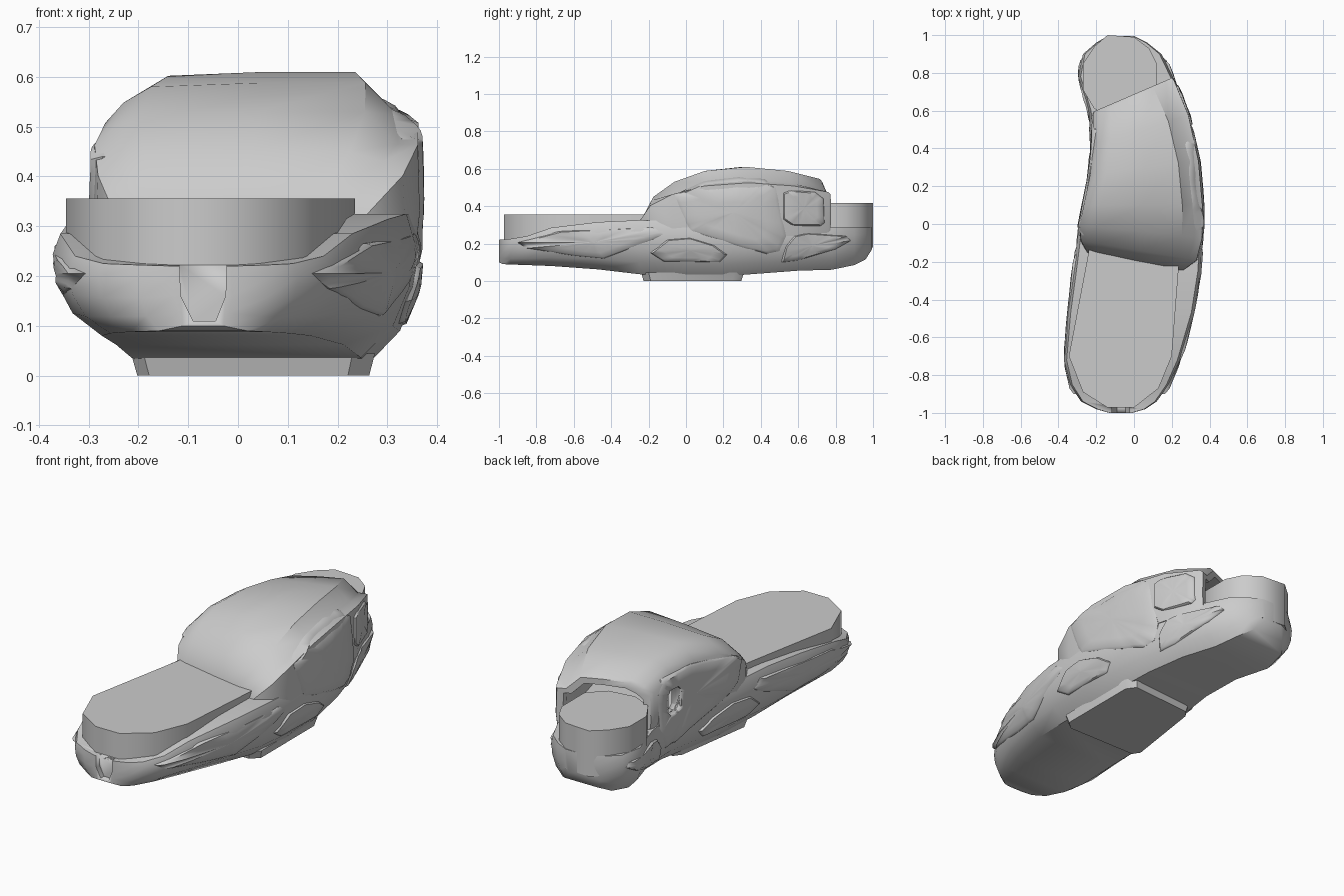
import bpy, bmesh, math
from mathutils import Vector
from mathutils.bvhtree import BVHTree

if "Cube" in bpy.data.objects:
    bpy.data.objects.remove(bpy.data.objects["Cube"])


def finish(name, bm, angle=35):
    bmesh.ops.recalc_face_normals(bm, faces=bm.faces)
    me = bpy.data.meshes.new(name)
    bm.to_mesh(me)
    bm.free()
    ob = bpy.data.objects.new(name, me)
    bpy.context.collection.objects.link(ob)
    bpy.ops.object.select_all(action='DESELECT')
    ob.select_set(True)
    bpy.context.view_layer.objects.active = ob
    bpy.ops.object.shade_smooth_by_angle(angle=math.radians(angle))
    return ob


def loft(name, rings, angle=35):
    """Closed skin over a row of equal-length point rings."""
    bm = bmesh.new()
    vs = [[bm.verts.new(p) for p in r] for r in rings]
    n = len(vs[0])
    for a, b in zip(vs, vs[1:]):
        for i in range(n):
            j = (i + 1) % n
            bm.faces.new((a[i], a[j], b[j], b[i]))
    bm.faces.new(vs[0])
    bm.faces.new(vs[-1])
    return finish(name, bm, angle)


def prism(name, pts, z0, z1, scale=1.0, angle=55):
    """Outline extruded in z, with the lower end scaled about its centre."""
    cx = sum(p[0] for p in pts) / len(pts)
    cy = sum(p[1] for p in pts) / len(pts)
    low = [(cx + (x - cx) * scale, cy + (y - cy) * scale, z0) for x, y in pts]
    return loft(name, [low, [(x, y, z1) for x, y in pts]], angle)


def cut(ob, cutter):
    m = ob.modifiers.new("cut", 'BOOLEAN')
    m.object = cutter
    m.solver = 'EXACT'
    cutter.hide_render = True
    cutter.hide_set(True)


# Lower hull: y, left x, right x, bottom z, rim z
hull_rows = [
    (-1.0, -.13, -.01, .10, .22), (-.98, -.20, .06, .09, .222), (-.94, -.28, .12, .088, .225),
    (-.85, -.34, .185, .085, .24), (-.72, -.372, .245, .08, .285), (-.47, -.352, .32, .062, .315),
    (-.25, -.322, .355, .036, .325), (0, -.29, .368, .025, .32), (.2, -.248, .36, .025, .31),
    (.4, -.225, .325, .04, .30), (.6, -.24, .27, .055, .29), (.78, -.295, .205, .06, .285),
    (.9, -.27, .145, .085, .285), (.96, -.20, .07, .115, .285), (.995, -.14, .0, .17, .285)]
half = [(.68, 0), (.87, .22), (.97, .5), (1, .8), (.95, 1)]
section = half + [(-x, z) for x, z in reversed(half)]
hull = loft("lower_hull", [
    [((l + r) / 2 + fx * (r - l) / 2, y, b + fz * (t - b)) for fx, fz in section]
    for y, l, r, b, t in hull_rows], 40)

# Upper hump, hollow at the back: y, left x, right x, top z, skew
hump_rows = [
    (-.2, -.25, .26, .345, -.19), (-.14, -.285, .335, .45, -.17), (-.04, -.292, .365, .53, -.1),
    (.1, -.27, .366, .588, 0), (.3, -.235, .345, .61, .12), (.5, -.22, .292, .588, .3),
    (.67, -.222, .215, .545, .43), (.685, -.215, .205, .53, .43)]


def hump_ring(y, l, r, t, s, inset=0.0):
    zs = .24 + .77 * (t - .24)
    zm = min(.36, .24 + .3 * (t - .24))
    c = (l + r) / 2
    prof = [(l + .01, .24), (l, zm), (l + .004, zs), (l + .04, zs + .5 * (t - zs)),
            (l + .095, t - .008), (c, t), (r - .11, t), (r - .045, t - .045 * (t > .5) - .02),
            (r - .004, zs), (r, zm), (r - .01, .24)]
    k = 1 - inset / ((r - l) / 2)
    kz = 1 - inset / (t - .24)
    return [(c + (x - c) * k, y + s * (x - c) * k, .24 + (z - .24) * kz) for x, z in prof]


rings = [hump_ring(*r) for r in hump_rows]
rings += [hump_ring(*hump_rows[i], inset=w) for i, w in ((7, .03), (6, .045), (5, .05), (4, .05), (3, .06))]
hump = loft("upper_hump", rings, 40)

# Flat inserts on top of the hull
prism("front_insert", [(-.235, -.12), (.235, -.2), (.235, -.25), (.2, -.7), (.13, -.87), (0, -.972),
                       (-.14, -.972), (-.27, -.89), (-.345, -.7)], .2, .356)
prism("rear_insert", [(-.27, .85), (-.21, .94), (-.14, 1), (0, .99), (.08, .93), (.12, .85), (.12, .66),
                      (.04, .58), (-.1, .56), (-.21, .61), (-.27, .71)], .18, .418)

# Foot pad under the middle
prism("foot_pad", [(-.215, -.2), (-.19, -.24), (.23, -.24), (.275, -.2), (.275, .26), (.24, .31),
                   (-.12, .28), (-.15, .24)], 0, .045, .95, 35)

# Notch at the front tip
notch = loft("notch_cutter", [[(x, y, z) for x, z in
             ((-.12, .3), (-.115, .16), (-.09, .11), (-.045, .11), (-.025, .16), (-.02, .3))]
             for y in (-1.1, -.972)])

# Raised side panels, projected on to the hull and hump
trees = [BVHTree.FromPolygons([v.co for v in o.data.vertices], [p.vertices for p in o.data.polygons])
         for o in (hull, hump)]


def project(side, y, z):
    hits = [t.ray_cast(Vector((side * 2, y, z)), Vector((-side, 0, 0))) for t in trees]
    xs = [h[0].x * side for h in hits if h[0]]
    if xs:
        return max(xs)
    return min((t.find_nearest(Vector((side * .3, y, z))) for t in trees), key=lambda h: h[3])[0].x * side


def panel(name, side, outline, lift=.009):
    n = len(outline)
    pts = []
    for i in range(n):
        a, b = Vector(outline[i]), Vector(outline[(i + 1) % n])
        pts += [a.lerp(b, k / 4) for k in range(4)]
    c = sum(pts, Vector((0, 0))) / len(pts)
    rs = []
    for scale, off in ((1, -.025), (1, 0), (.93, lift), (.65, lift), (.3, lift), (.02, lift)):
        qs = [c + (p - c) * scale for p in pts]
        xs = [project(side, q.x, q.y) for q in qs]
        for _ in range(2):  # even out small steps
            xs = [(xs[i - 1] + 2 * xs[i] + xs[(i + 1) % len(xs)]) / 4 for i in range(len(xs))]
        rs.append([(side * (x + off), q.x, q.y) for x, q in zip(xs, qs)])
    return loft(name, rs, 45)


main = [(-.06, .46), (.0, .49), (.1, .535), (.28, .555), (.42, .545), (.48, .5), (.535, .24),
        (.5, .16), (.43, .145), (.3, .18), (.03, .265), (-.0, .31)]
left_main = [(-.06, .44), (.0, .475), (.3, .52), (.5, .51), (.54, .45), (.54, .26), (.48, .15),
             (.4, .15), (.05, .27), (-.02, .33)]
upper_rear = [(.52, .47), (.56, .485), (.69, .475), (.735, .44), (.74, .31), (.72, .295), (.57, .295), (.52, .33)]
lower_rear = [(.51, .1), (.53, .18), (.58, .24), (.65, .255), (.86, .24), (.88, .215), (.8, .17), (.6, .11)]
lower_mid = [(-.19, .15), (-.12, .105), (.18, .1), (.22, .14), (.15, .19), (.02, .23), (-.1, .22)]
front_long = [(-.9, .205), (-.68, .265), (-.17, .29), (-.12, .25), (-.2, .21), (-.44, .12), (-.6, .135), (-.85, .175)]

panel("right_main_panel", 1, main)
panel("right_upper_rear_panel", 1, upper_rear)
left = panel("left_main_panel", -1, left_main)
for side, word in ((1, "right"), (-1, "left")):
    panel(word + "_lower_rear_panel", side, lower_rear)
    panel(word + "_lower_mid_panel", side, lower_mid)
    panel(word + "_front_panel", side, front_long, .006)

# Small window through the left wall
window = loft("window_cutter", [[(x, y, z) for y, z in
              ((.37, .33), (.37, .42), (.39, .44), (.45, .44), (.47, .42), (.47, .33), (.45, .31), (.39, .31))]
              for x in (-.5, -.1)])
cut(hull, notch)
cut(hump, window)
cut(left, window)
